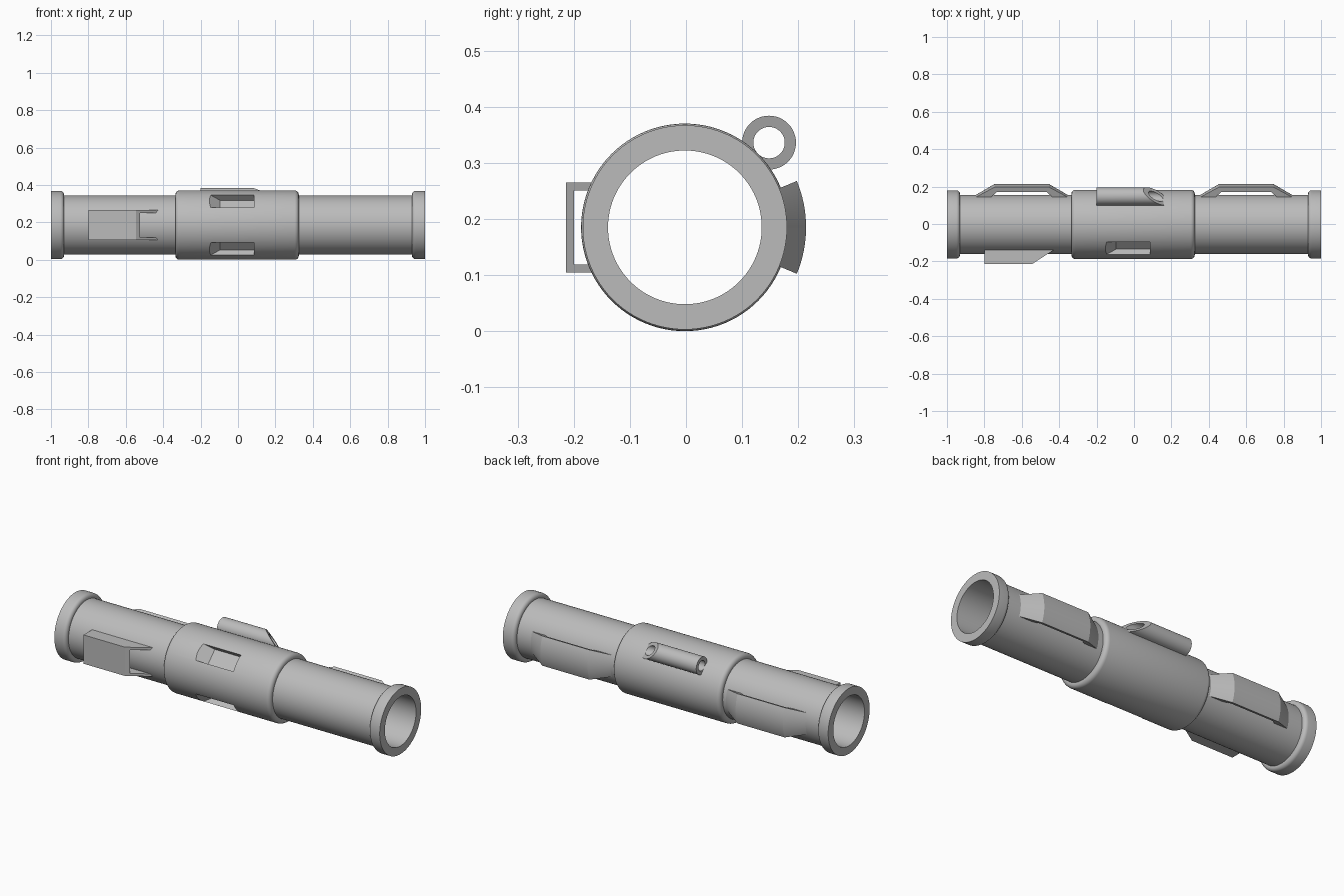
import bpy, bmesh, math
from math import sin, cos, pi, radians
from mathutils import Vector

if "Cube" in bpy.data.objects:
    bpy.data.objects.remove(bpy.data.objects["Cube"])

AXIS = Vector((0, -0.002, 0.185))      # main tube axis
DIAG = Vector((0, 0.7071, 0.7071))

grey = bpy.data.materials.new("plain_grey")
grey.use_nodes = True
grey.diffuse_color = (0.5, 0.5, 0.5, 1)
grey.node_tree.nodes["Principled BSDF"].inputs["Base Color"].default_value = grey.diffuse_color


def loft(name, loops, wrap=False):
    """Skin a series of closed loops; wrap joins last to first, else ends are capped."""
    bm = bmesh.new()
    rings = [[bm.verts.new(p) for p in loop] for loop in loops]
    n = len(rings[0])
    pairs = list(zip(rings, rings[1:])) + ([(rings[-1], rings[0])] if wrap else [])
    for a, b in pairs:
        for i in range(n):
            j = (i + 1) % n
            bm.faces.new((a[i], a[j], b[j], b[i]))
    if not wrap:
        bm.faces.new(rings[0])
        bm.faces.new(rings[-1])
    bmesh.ops.recalc_face_normals(bm, faces=bm.faces)
    mesh = bpy.data.meshes.new(name)
    bm.to_mesh(mesh)
    bm.free()
    mesh.materials.append(grey)
    obj = bpy.data.objects.new(name, mesh)
    bpy.context.collection.objects.link(obj)
    return obj


def activate(obj):
    bpy.ops.object.select_all(action='DESELECT')
    obj.select_set(True)
    bpy.context.view_layer.objects.active = obj


def smooth(obj):
    activate(obj)
    bpy.ops.object.shade_smooth_by_angle(angle=radians(30))


def revolve(profile, angles, centre):
    """Loops of an (x, radius) profile turned about an x-parallel axis."""
    return [[centre + Vector((x, r * cos(a), r * sin(a))) for x, r in profile] for a in angles]


def turn(count):
    return [2 * pi * i / count for i in range(count)]


def rounded(x, r, dx, radius, steps=5):
    """Quarter-round shoulder ending at x; dx is the outward direction."""
    return [(x - dx * radius * (1 - sin(t)), r - radius * (1 - cos(t)))
            for t in (pi / 2 * i / steps for i in range(steps + 1))]


# Main tube with end flanges and thick centre sleeve
BORE, TUBE, FLANGE, SLEEVE = 0.137, 0.158, 0.182, 0.185
profile = [(-1, BORE), (-1, FLANGE)] + rounded(-0.93, FLANGE, 1, 0.02)
profile += [(-0.93, TUBE), (-0.335, TUBE)] + rounded(-0.335, SLEEVE, -1, 0.022)[::-1]
profile += rounded(0.325, SLEEVE, 1, 0.022) + [(0.325, TUBE), (0.93, TUBE)]
profile += rounded(0.93, FLANGE, -1, 0.02)[::-1] + [(1, FLANGE), (1, BORE)]
main_tube = loft("main_tube", revolve(profile, turn(96), AXIS), wrap=True)

# Two ramped slots cut into the front of the sleeve
for side in (1, -1):
    out = Vector((0, -0.7071, 0.7071 * side))
    across = Vector((0, 0.7071, 0.7071 * side))
    section = [(-0.095, 0.14), (0.085, 0.14), (0.085, 0.21), (-0.185, 0.21)]
    cutter = loft("slot_cutter", [[AXIS + Vector((x, 0, 0)) + out * r + across * w
                                   for x, r in section] for w in (-0.047, 0.047)])
    cutter.hide_render = True
    cut = main_tube.modifiers.new("slot", 'BOOLEAN')
    cut.operation = 'DIFFERENCE'
    cut.solver = 'EXACT'
    cut.object = cutter
    activate(main_tube)
    bpy.ops.object.modifier_apply(modifier=cut.name)
    bpy.data.objects.remove(cutter)
smooth(main_tube)

# Small side tube on the sleeve, its far end cut at a slant
small_centre = Vector((0, 0.148, 0.336))
loops = revolve([(-0.2, 0.028), (-0.2, 0.048), (1, 0.048), (1, 0.028)], turn(48), small_centre)
for loop in loops:
    for p in loop:
        if p.x > 0:
            p.x = 0.117 - 1.4 * (p - small_centre).dot(DIAG)
smooth(loft("small_tube", loops, wrap=True))

# Curved carrying handles along the back
strap = [(0.855, 0.152), (0.745, 0.216), (0.455, 0.216), (0.345, 0.152),
         (0.43, 0.152), (0.468, 0.188), (0.732, 0.188), (0.77, 0.152)]
sweep = [radians(-22.5 + 45 * i / 16) for i in range(17)]
for name, side in (("left_handle", 1), ("right_handle", -1)):
    smooth(loft(name, revolve([(side * x, r) for x, r in strap], sweep, AXIS)))

# Open channel housing on the front, with a slanted end
outer, inner, root = -0.214, -0.2, -0.132
channel = [(root, 0.08), (outer, 0.08), (outer, -0.08), (root, -0.08),
           (root, -0.066), (inner, -0.066), (inner, 0.066), (root, 0.066)]
loft("front_housing", [[Vector((x, y, AXIS.z + z)) for y, z in channel
                        for x in [-0.8 if end == 0 else -0.545 + 1.55 * (y - outer)]]
                       for end in (0, 1)])
